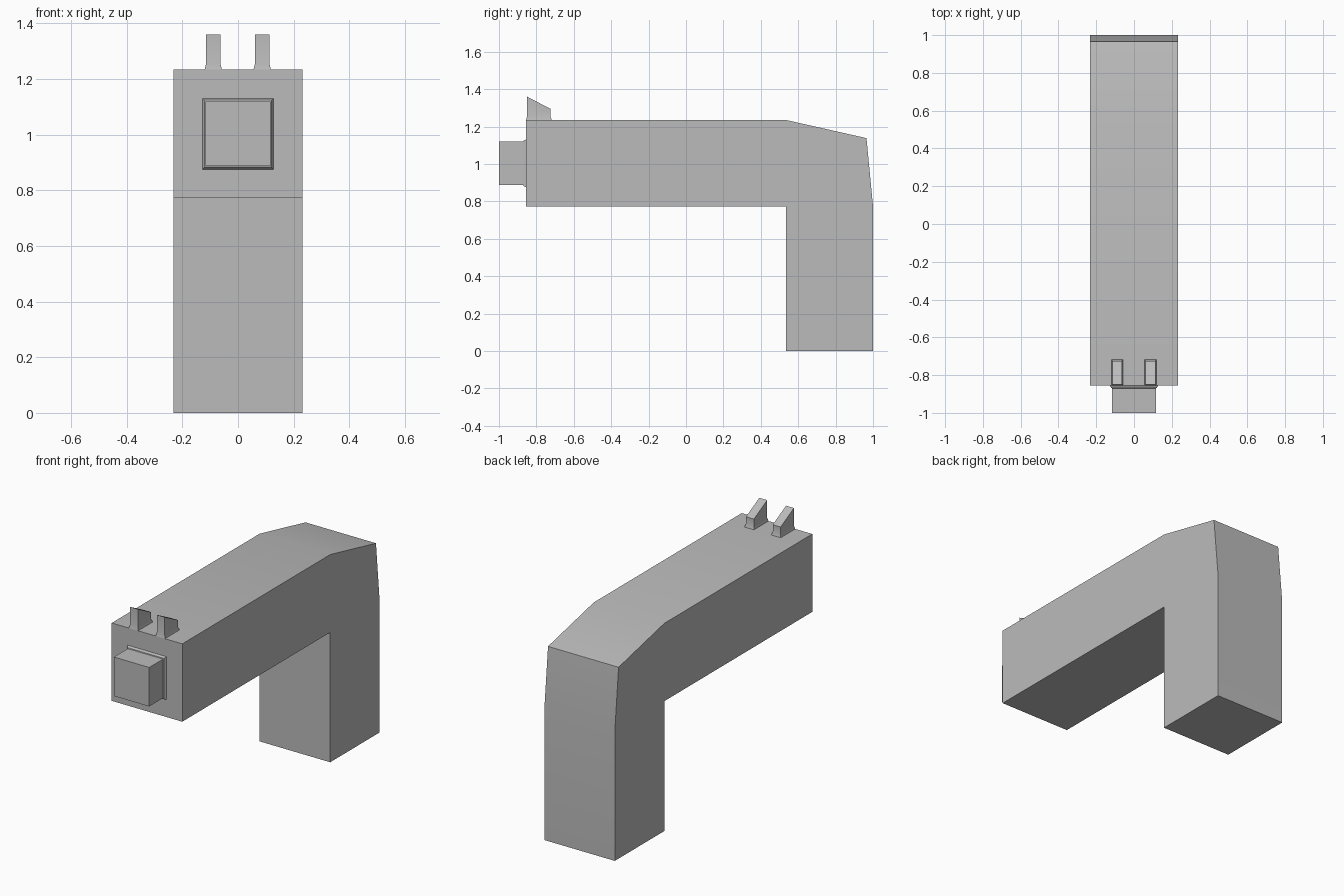
import bpy, bmesh, math

cube = bpy.data.objects.get("Cube")
if cube:
    bpy.data.objects.remove(cube, do_unlink=True)

grey = bpy.data.materials.new("plain grey")
grey.use_nodes = True
grey.diffuse_color = (0.5, 0.5, 0.5, 1)
grey.node_tree.nodes["Principled BSDF"].inputs["Base Color"].default_value = (0.5, 0.5, 0.5, 1)


def finish(name, bm):
    bmesh.ops.recalc_face_normals(bm, faces=bm.faces)
    mesh = bpy.data.meshes.new(name)
    bm.to_mesh(mesh)
    bm.free()
    mesh.materials.append(grey)
    obj = bpy.data.objects.new(name, mesh)
    bpy.context.collection.objects.link(obj)
    bpy.ops.object.select_all(action="DESELECT")
    obj.select_set(True)
    bpy.context.view_layer.objects.active = obj
    bpy.ops.object.shade_smooth_by_angle(angle=math.radians(30))
    return obj


def loft(name, rings):
    """Join matching rings of points and cap both ends."""
    bm = bmesh.new()
    rows = [[bm.verts.new(p) for p in ring] for ring in rings]
    n = len(rows[0])
    for a, b in zip(rows, rows[1:]):
        for i in range(n):
            j = (i + 1) % n
            bm.faces.new((a[i], a[j], b[j], b[i]))
    bm.faces.new(rows[0])
    bm.faces.new(rows[-1])
    return finish(name, bm)


# Bent body: side profile (y, z) extruded across x
HALF, TOP, FRONT = 0.232, 1.235, -0.855
profile = [(FRONT, 0.772), (0.535, 0.772), (0.535, 0), (1, 0),
           (1, 0.772), (0.965, 1.138), (0.535, TOP), (FRONT, TOP)]
loft("bent_body", [[(x, y, z) for y, z in profile] for x in (-HALF, HALF)])


# Square nozzle with a tapered collar, running along y
def square(y, half, zc=1.003):
    return [(sx * half, y, zc + sz * half)
            for sx, sz in ((-1, -1), (1, -1), (1, 1), (-1, 1))]


loft("nozzle", [square(FRONT, 0.128), square(-0.868, 0.121),
                square(-0.87, 0.116), square(-1, 0.116)])


# Pair of sights with flared feet and sloping tops
def sight_ring(xc, half, y0, y1, z0, z1):
    return [(xc - half, y0, z0), (xc + half, y0, z0),
            (xc + half, y1, z1), (xc - half, y1, z1)]


for side, xc in (("left", 0.087), ("right", -0.089)):
    loft(side + "_sight", [
        sight_ring(xc, 0.031, -0.855, -0.718, TOP, TOP),
        sight_ring(xc, 0.026, -0.85, -0.725, 1.255, 1.255),
        sight_ring(xc, 0.026, -0.85, -0.725, 1.36, 1.295)])
